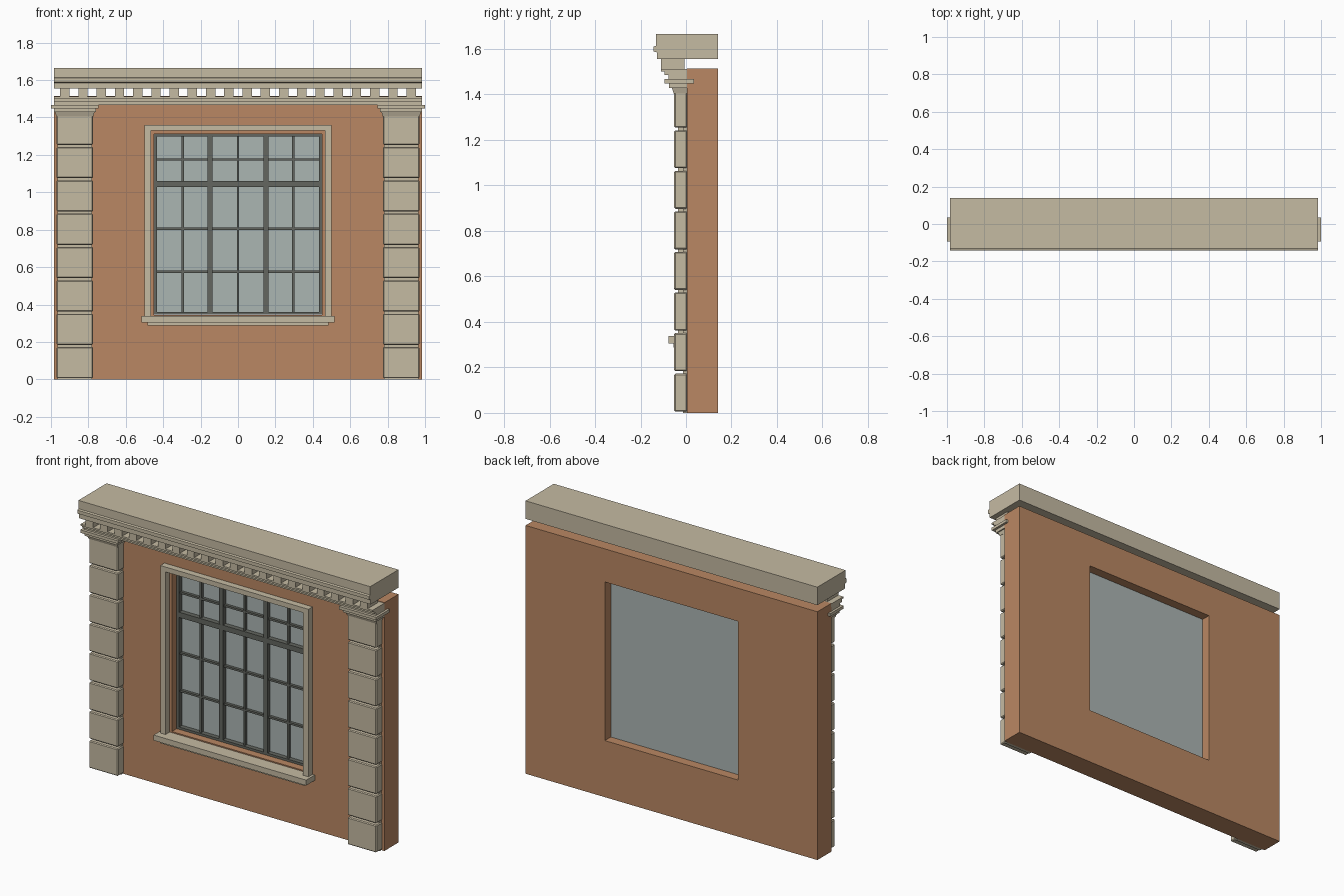
import bpy
import bmesh

cube = bpy.data.objects.get("Cube")
if cube:
    bpy.data.objects.remove(cube, do_unlink=True)


def material(name, rgb):
    mat = bpy.data.materials.new(name)
    mat.use_nodes = True
    mat.diffuse_color = (*rgb, 1)
    mat.node_tree.nodes["Principled BSDF"].inputs["Base Color"].default_value = (*rgb, 1)
    return mat


STONE = material("pale stone", (0.56, 0.495, 0.365))
WALL = material("terracotta plaster", (0.49, 0.245, 0.125))
GLASS = material("grey glass", (0.41, 0.465, 0.45))
METAL = material("dark window frame", (0.125, 0.132, 0.115))


def finish(name, bm, mat):
    bmesh.ops.recalc_face_normals(bm, faces=bm.faces)
    mesh = bpy.data.meshes.new(name)
    bm.to_mesh(mesh)
    bm.free()
    mesh.materials.append(mat)
    obj = bpy.data.objects.new(name, mesh)
    bpy.context.collection.objects.link(obj)
    return obj


def add_box(bm, x, y, z):
    """Add a box given its (low, high) range on each axis."""
    v = bmesh.ops.create_cube(bm, size=1)["verts"]
    for vert in v:
        vert.co = [r[0] if c < 0 else r[1] for c, r in zip(vert.co, (x, y, z))]
    return v


def box(name, x, y, z, mat):
    bm = bmesh.new()
    add_box(bm, x, y, z)
    return finish(name, bm, mat)


def ring(name, outer, inner, y, mat):
    """Rectangular frame; outer and inner are (half width, bottom, top)."""
    bm = bmesh.new()

    def loop(rect, depth):
        w, lo, hi = rect
        return [bm.verts.new((px, depth, pz)) for px, pz in ((-w, lo), (w, lo), (w, hi), (-w, hi))]

    loops = [loop(outer, y[0]), loop(inner, y[0]), loop(inner, y[1]), loop(outer, y[1])]
    for a, b in zip(loops, loops[1:] + loops[:1]):
        for i in range(4):
            j = (i + 1) % 4
            bm.faces.new((a[i], a[j], b[j], b[i]))
    return finish(name, bm, mat)


def moulding(name, profile, half, mat):
    """Extrude a (y, z) profile along x."""
    bm = bmesh.new()
    face = bm.faces.new([bm.verts.new((-half, y, z)) for y, z in profile])
    new = bmesh.ops.extrude_face_region(bm, geom=[face])["geom"]
    bmesh.ops.translate(bm, vec=(2 * half, 0, 0),
                        verts=[g for g in new if isinstance(g, bmesh.types.BMVert)])
    return finish(name, bm, mat)


# Wall with its window opening
HALF = 0.985
OPENING = (0.45, 0.345, 1.313)
ring("wall", (HALF, 0, 1.515), OPENING, (0.005, 0.14), WALL)

# Window: surround, sill, glass and glazing bars
ring("window_surround", (0.5, 0.31, 1.36), (0.465, 0.33, 1.33), (-0.035, 0.01), STONE)
box("window_sill", (-0.515, 0.515), (-0.078, 0.01), (0.305, 0.338), STONE)
box("sill_support", (-0.485, 0.485), (-0.055, 0.01), (0.287, 0.305), STONE)
box("window_glass", (-0.449, 0.449), (0.078, 0.084), (0.346, 1.312), GLASS)
ring("window_frame", (0.449, 0.346, 1.312), (0.433, 0.36, 1.298), (0.05, 0.079), METAL)

bm = bmesh.new()
for x, w, front in ((-0.295, 0.006, 0.06), (-0.15, 0.013, 0.05), (0, 0.006, 0.06),
                    (0.15, 0.013, 0.05), (0.295, 0.006, 0.06)):
    add_box(bm, (x - w, x + w), (front, 0.079), (0.35, 1.305))
for z, h, front in ((0.575, 0.006, 0.061), (0.805, 0.006, 0.061),
                    (1.045, 0.016, 0.049), (1.175, 0.006, 0.061)):
    add_box(bm, (-0.44, 0.44), (front, 0.079), (z - h, z + h))
finish("glazing_bars", bm, METAL)

# Pilasters of stacked blocks, with stepped capitals
PITCH = 0.1783
for side, cx in (("right", -0.8725), ("left", 0.8725)):
    def span(half):
        return (cx - half, cx + half)

    box(side + "_pilaster_core", span(0.092), (-0.014, 0.01), (0, 1.42), STONE)
    bm = bmesh.new()
    for i in range(8):
        add_box(bm, span(0.0975), (-0.052, 0.006),
                (i * PITCH + 0.006, (i + 1) * PITCH - 0.006))
    blocks = finish(side + "_pilaster_blocks", bm, STONE)
    bevel = blocks.modifiers.new("worn edges", "BEVEL")
    bevel.width = 0.005
    bevel.segments = 1

    # Capital: flared neck, two steps and a slab
    bm = bmesh.new()
    neck = add_box(bm, span(0.105), (-0.062, 0.01), (1.405, 1.428))
    for v in neck:
        if v.co.z < 1.41:
            v.co.x = cx + (v.co.x - cx) * 0.94
            v.co.y = max(v.co.y, -0.054)
    add_box(bm, span(0.112), (-0.075, 0.01), (1.428, 1.449))
    add_box(bm, span(0.1265), (-0.094, 0.036), (1.449, 1.467))
    finish(side + "_capital", bm, STONE)

# Stepped band under the dentils
moulding("architrave", [(0.01, 1.467), (-0.077, 1.467), (-0.077, 1.485), (-0.095, 1.485),
                        (-0.095, 1.502), (-0.11, 1.502), (-0.11, 1.512), (0.01, 1.512)],
         HALF, STONE)

# Row of dentils
bm = bmesh.new()
COUNT = 20
for i in range(COUNT):
    x = (i - (COUNT - 1) / 2) * 0.0975
    add_box(bm, (x - 0.025, x + 0.025), (-0.11, -0.007), (1.512, 1.556))
finish("dentils", bm, STONE)

# Heavy cornice across the top
moulding("cornice", [(0.14, 1.555), (-0.128, 1.555), (-0.128, 1.585), (-0.143, 1.589),
                     (-0.143, 1.61), (-0.132, 1.614), (-0.132, 1.665), (0.14, 1.665)],
         HALF, STONE)
